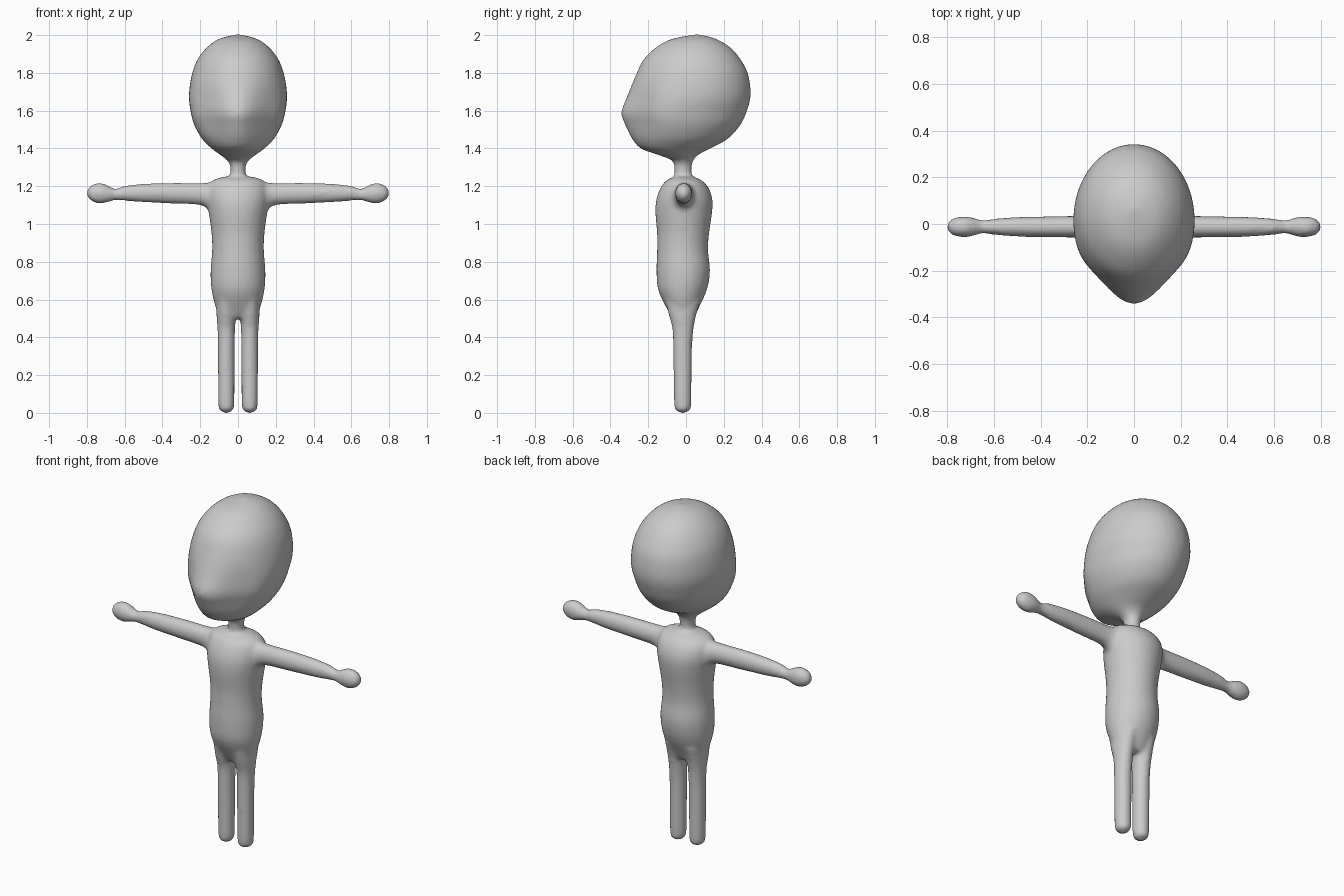
import bpy
import bmesh
import math

cube = bpy.data.objects.get("Cube")
if cube:
    bpy.data.objects.remove(cube, do_unlink=True)

SIDES = 48
STEPS = 5

clay = bpy.data.materials.new("plain grey clay")
clay.use_nodes = True
grey = (0.6, 0.6, 0.6, 1)
clay.diffuse_color = grey
clay.node_tree.nodes["Principled BSDF"].inputs["Base Color"].default_value = grey


def smooth_rows(rows):
    """Catmull-Rom interpolation through the profile rows."""
    result = []
    last = len(rows) - 1
    for i in range(last):
        a, b = rows[max(i - 1, 0)], rows[i]
        c, d = rows[i + 1], rows[min(i + 2, last)]
        for step in range(STEPS):
            s = step / STEPS
            result.append([
                q + s * ((r - p) + s * ((2*p - 5*q + 4*r - w) + s * (3*(q - r) + w - p))) / 2
                for p, q, r, w in zip(a, b, c, d)])
    result.append(rows[-1])
    return result


def loft(name, rows, place, pinch=None):
    """Skin oval rings; each row is position, half width, low edge, high edge."""
    bm = bmesh.new()
    rings = []
    for t, half, low, high in smooth_rows(rows):
        mid, depth = (low + high) / 2, (high - low) / 2
        ring = []
        for k in range(SIDES):
            angle = math.tau * k / SIDES
            u, v = half * math.cos(angle), depth * math.sin(angle)
            if pinch and v < 0:
                v *= 1 - pinch(t) * math.sin(2 * angle) ** 2
            ring.append(bm.verts.new(place(t, u, mid + v)))
        rings.append(ring)
    for lower, upper in zip(rings, rings[1:]):
        for k in range(SIDES):
            n = (k + 1) % SIDES
            bm.faces.new((lower[k], lower[n], upper[n], upper[k]))
    bm.faces.new(rings[0][::-1])
    bm.faces.new(rings[-1])
    bmesh.ops.recalc_face_normals(bm, faces=bm.faces)
    mesh = bpy.data.meshes.new(name)
    bm.to_mesh(mesh)
    bm.free()
    obj = bpy.data.objects.new(name, mesh)
    bpy.context.collection.objects.link(obj)
    mesh.materials.append(clay)
    return obj


def upright(t, u, v):
    return (u, v, t)


# Head with a pointed face, running down into the thin neck
head_rows = [
    (1.2, .05, -.07, .04), (1.26, .042, -.062, .03), (1.31, .042, -.064, .032),
    (1.34, .06, -.08, .04), (1.37, .1, -.16, .07), (1.4, .14, -.24, .13),
    (1.45, .19, -.285, .22), (1.52, .23, -.32, .285), (1.59, .25, -.343, .32),
    (1.68, .26, -.31, .342), (1.79, .245, -.265, .33), (1.87, .215, -.225, .29),
    (1.93, .17, -.165, .24), (1.97, .12, -.1, .18), (1.99, .07, -.03, .13),
    (2.003, .01, .05, .07)]


def face_point(z):
    return .18 * math.exp(-((z - 1.57) / .14) ** 2)


parts = [loft("head", head_rows, upright, face_point)]

# Torso
torso_rows = [
    (.5, .08, -.07, .04), (.55, .115, -.1, .065), (.65, .14, -.147, .11),
    (.75, .145, -.156, .127), (.86, .137, -.153, .117), (.95, .14, -.153, .122),
    (1.06, .155, -.162, .138), (1.13, .165, -.157, .14), (1.19, .16, -.135, .12),
    (1.23, .135, -.105, .085), (1.25, .08, -.06, .04)]
parts.append(loft("torso", torso_rows, upright))

# Legs and arms, one for each side
leg_rows = [
    (0, .012, -.03, -.005), (.012, .032, -.053, .018), (.04, .042, -.063, .028),
    (.2, .044, -.066, .03), (.36, .045, -.068, .033), (.45, .047, -.073, .041),
    (.52, .052, -.092, .055), (.6, .055, -.11, .08)]
arm_rows = [
    (.08, .07, 1.04, 1.22), (.15, .06, 1.07, 1.22), (.2, .048, 1.1, 1.217),
    (.35, .045, 1.108, 1.218), (.5, .042, 1.115, 1.213), (.6, .034, 1.123, 1.202),
    (.65, .029, 1.126, 1.187), (.7, .042, 1.112, 1.21), (.74, .044, 1.108, 1.218),
    (.78, .034, 1.125, 1.203), (.802, .01, 1.15, 1.175)]
for label, side in (("left", 1), ("right", -1)):
    parts.append(loft(label + "_leg", leg_rows,
                      lambda t, u, v: (side * .062 + u, v, t)))
    parts.append(loft(label + "_arm", arm_rows,
                      lambda t, u, v: (side * t, u - .012, v)))

# Fuse the parts into one soft skin
bpy.ops.object.select_all(action='DESELECT')
for part in parts:
    part.select_set(True)
body = parts[0]
bpy.context.view_layer.objects.active = body
bpy.ops.object.join()
body.name = "body"
fuse = body.modifiers.new("fuse", 'REMESH')
fuse.mode = 'VOXEL'
fuse.voxel_size = .011
fuse.use_smooth_shade = True
soften = body.modifiers.new("soften", 'SMOOTH')
soften.factor = .5
soften.iterations = 8
for modifier in ("fuse", "soften"):
    bpy.ops.object.modifier_apply(modifier=modifier)
bpy.ops.object.shade_smooth()
